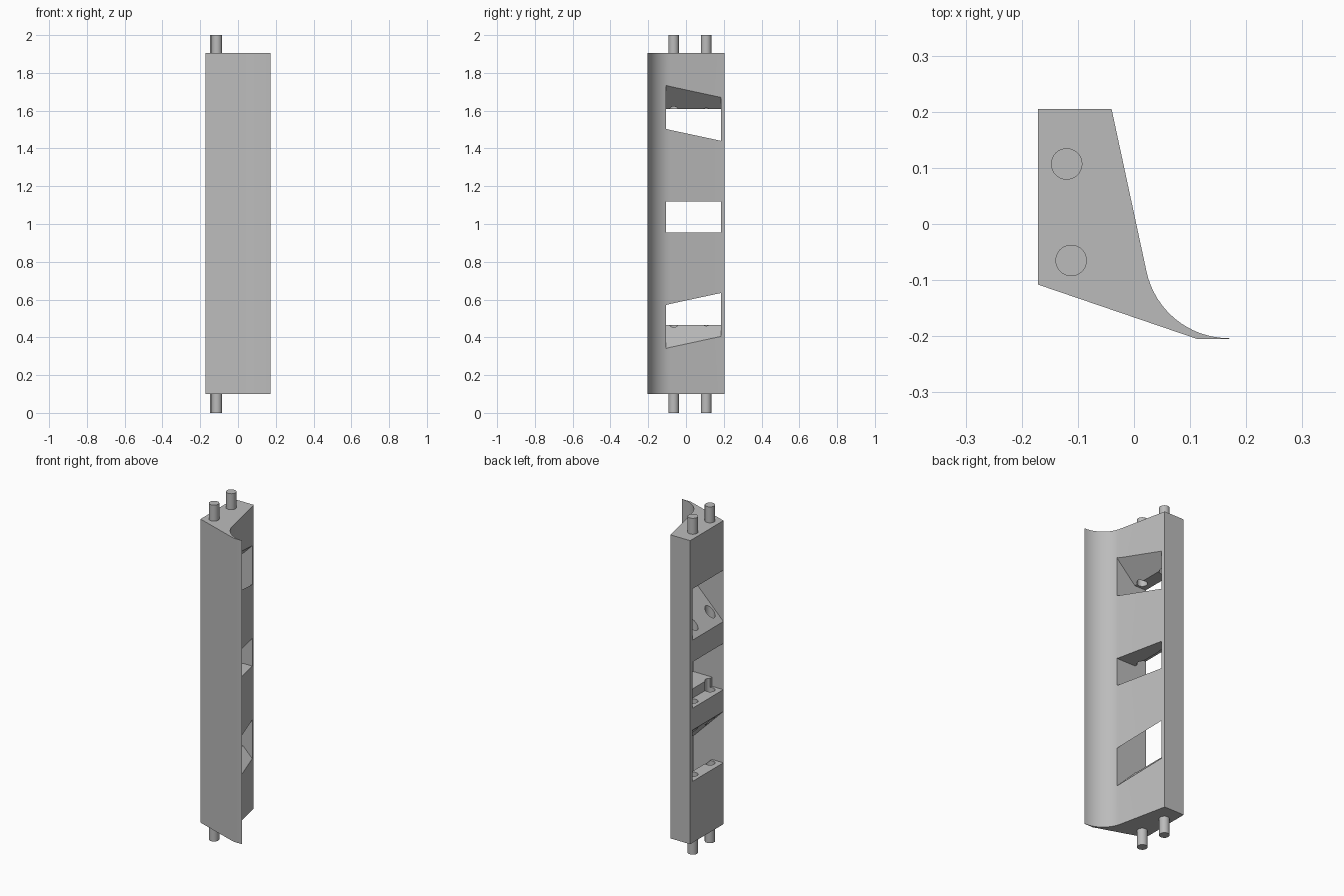
import bpy, bmesh, math

cube = bpy.data.objects.get("Cube")
if cube:
    bpy.data.objects.remove(cube, do_unlink=True)

grey = bpy.data.materials.new("plain grey")
grey.use_nodes = True
colour = (0.5, 0.5, 0.5, 1)
grey.diffuse_color = colour
grey.node_tree.nodes["Principled BSDF"].inputs["Base Color"].default_value = colour


def prism(name, points, offset):
    """Extrude a closed outline of 3D points along an offset."""
    bm = bmesh.new()
    face = bm.faces.new([bm.verts.new(p) for p in points])
    new = bmesh.ops.extrude_face_region(bm, geom=[face], use_keep_orig=True)["geom"]
    bmesh.ops.translate(bm, vec=offset, verts=[v for v in new if isinstance(v, bmesh.types.BMVert)])
    bmesh.ops.recalc_face_normals(bm, faces=bm.faces)
    mesh = bpy.data.meshes.new(name)
    bm.to_mesh(mesh)
    bm.free()
    mesh.materials.append(grey)
    obj = bpy.data.objects.new(name, mesh)
    bpy.context.collection.objects.link(obj)
    return obj


def rod(name, x, y, low, high):
    ring = [math.tau * i / 32 for i in range(32)]
    points = [(x + 0.028 * math.cos(a), y + 0.028 * math.sin(a), low) for a in ring]
    return prism(name, points, (0, 0, high - low))


def activate(obj):
    bpy.ops.object.select_all(action='DESELECT')
    obj.select_set(True)
    bpy.context.view_layer.objects.active = obj


def cut(target, cutter):
    cutter.hide_render = True
    mod = target.modifiers.new("cut", 'BOOLEAN')
    mod.operation = 'DIFFERENCE'
    mod.solver = 'EXACT'
    mod.object = cutter
    activate(target)
    bpy.ops.object.modifier_apply(modifier=mod.name)
    bpy.data.objects.remove(cutter, do_unlink=True)


# Body: wedge section with a concave flare running out to a thin lip
BOTTOM, TOP = 0.1, 1.905
outline = [(-0.171, 0.205), (-0.171, -0.108), (0.113, -0.205), (0.171, -0.205)]
for i in range(17):
    a = math.radians(270 - 78 * i / 16)
    outline.append((0.169 + 0.15 * math.cos(a), -0.0535 + 0.15 * math.sin(a)))
outline.append((-0.04, 0.205))
body = prism("body", [(x, y, BOTTOM) for x, y in outline], (0, 0, TOP - BOTTOM))

# Windows: a straight stepped slot between two mirrored slanted slots
MID, STEP = 1.0375, -0.097
straight = [(-0.2, 0.9), (STEP, 0.9), (STEP, 0.955), (0.2, 0.955),
            (0.2, 1.12), (STEP, 1.12), (STEP, 1.175), (-0.2, 1.175)]
upper = [(-0.2, 1.276), (0.2, 1.676), (0.2, 1.906), (-0.096, 1.61), (-0.2, 1.61)]
lower = [(x, 2 * MID - z) for x, z in upper]
for shape in (straight, upper, lower):
    cut(body, prism("window_cutter", [(x, -0.107, z) for x, z in shape], (0, 0.292, 0)))

# Pin holes between the windows, and pins at both ends
for label, x, y in (("back", -0.12, 0.107), ("front", -0.112, -0.065)):
    cut(body, rod("hole_cutter", x, y, 0.3, 1.75))
    for end, low, high in (("bottom", 0, 0.15), ("top", 1.855, 2)):
        pin = rod(f"{label}_{end}_pin", x, y, low, high)
        activate(pin)
        bpy.ops.object.shade_smooth_by_angle(angle=math.radians(30))

activate(body)
bpy.ops.object.shade_smooth_by_angle(angle=math.radians(30))
